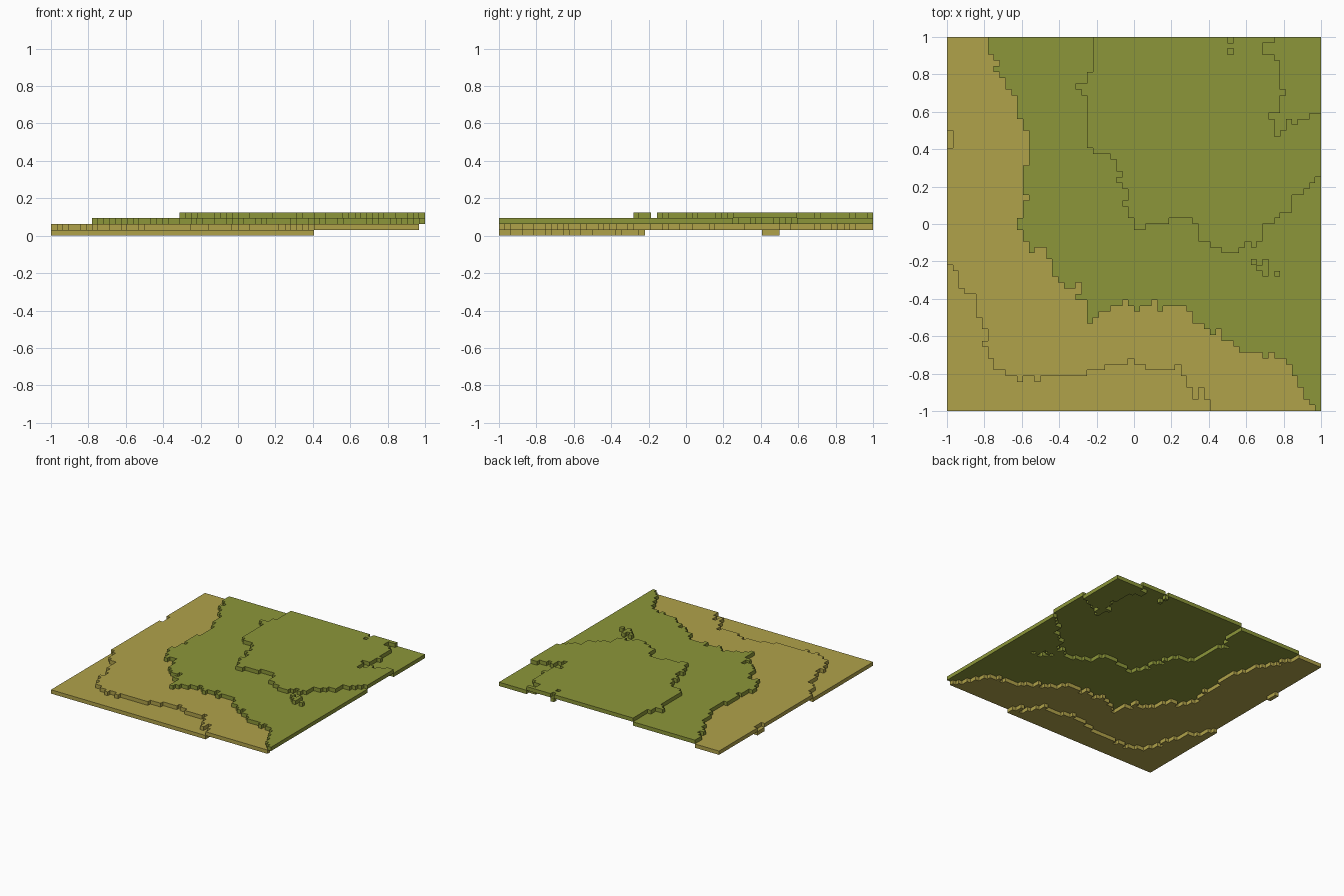
import bpy, bmesh

if "Cube" in bpy.data.objects:
    bpy.data.objects.remove(bpy.data.objects["Cube"])

N = 64            # terrain cells per side
C = 2.0 / N       # cell size, also the thickness of each terrace


def material(name, rgb):
    m = bpy.data.materials.new(name)
    m.use_nodes = True
    m.diffuse_color = (*rgb, 1)
    m.node_tree.nodes["Principled BSDF"].inputs["Base Color"].default_value = (*rgb, 1)
    return m


sand = material("sand", (0.434, 0.361, 0.068))
grass = material("grass", (0.263, 0.307, 0.041))

# Stepped contour lines, walked from the back edge: (x of vertical run, y where it ends)
low_shore = [(0, 25), (1, 24), (2, 21), (3, 20), (5, 16), (6, 14), (7, 12), (6, 11), (7, 9),
             (8, 7), (10, 6), (12, 5), (13, 6), (15, 5), (16, 6), (24, 7), (27, 8), (31, 9),
             (32, 8), (34, 7), (39, 8), (40, 6), (41, 4), (42, 2), (43, 4), (44, 2), (45, 0)]
grass_west = [(7, 61), (8, 60), (9, 59), (8, 58), (9, 57), (10, 55), (11, 54), (12, 50),
              (13, 48), (14, 42), (13, 37), (14, 36), (13, 33), (12, 31), (13, 29), (14, 27),
              (15, 28), (17, 26), (18, 23), (19, 22), (20, 21), (22, 22), (23, 20), (22, 19),
              (24, 15)]
grass_south = [(25, 16), (26, 17), (28, 18), (30, 19), (31, 18), (32, 17), (33, 18), (35, 19),
               (36, 17), (37, 18), (41, 17), (42, 15), (44, 14), (45, 13), (46, 14), (47, 12),
               (49, 11), (50, 10), (54, 9), (55, 10), (56, 9), (58, 8), (59, 6), (60, 4),
               (61, 2), (62, 1), (63, 0)]
hill_edge = [(25, 58), (24, 56), (22, 55), (23, 54), (24, 45), (25, 44), (28, 43), (29, 41),
             (30, 40), (29, 39), (30, 38), (31, 36), (30, 35), (31, 33), (32, 31), (34, 32),
             (38, 33), (42, 32), (43, 29), (45, 28), (47, 27), (50, 28), (51, 29), (54, 32),
             (56, 33), (57, 34), (59, 37), (61, 38), (62, 39), (63, 40)]
hill_corner = [(56, 63), (54, 61), (56, 60), (57, 55), (58, 54), (57, 51), (55, 50), (56, 47),
               (57, 48), (58, 50), (59, 49), (60, 50), (62, 51)]

# Each contour raises (or lowers) everything to its right by even-odd crossing
level = {(i, j): 0 for i in range(N) for j in range(N)}


def inside(*paths):
    cells = set()
    for path in paths:
        y = N
        for x, y_end in path:
            for j in range(min(y, y_end), max(y, y_end)):
                cells ^= {(i, j) for i in range(x, N)}
            y = y_end
    return cells


for region in (inside(low_shore), inside(grass_west + grass_south),
               inside(hill_edge, hill_corner)):
    for cell in region:
        level[cell] += 1

# Loose single blocks: a dip in the sand, pits in the hill, and bumps beside it
for j in (45, 46, 47):
    level[0, j] = 0
for cell in ((48, 63), (48, 61)):
    level[cell] = 2
for cell in ((52, 28), (52, 25), (54, 25), (53, 24), (54, 24), (54, 23), (56, 23)):
    level[cell] = 3


def terrace(name, k, mat):
    """One-block-thick slab covering all cells of height k."""
    bm = bmesh.new()
    verts = {}

    def corner(i, j):
        if (i, j) not in verts:
            verts[i, j] = bm.verts.new((i * C - 1, j * C - 1, k * C))
        return verts[i, j]

    for (i, j), h in level.items():
        if h == k:
            bm.faces.new([corner(i, j), corner(i, j + 1), corner(i + 1, j + 1), corner(i + 1, j)])
    base = bm.faces[:]
    top = bmesh.ops.extrude_face_region(bm, geom=base, use_keep_orig=True)["geom"]
    bmesh.ops.translate(bm, vec=(0, 0, C), verts=[v for v in top if isinstance(v, bmesh.types.BMVert)])
    bmesh.ops.recalc_face_normals(bm, faces=bm.faces[:])
    me = bpy.data.meshes.new(name)
    bm.to_mesh(me)
    bm.free()
    me.materials.append(mat)
    bpy.context.collection.objects.link(bpy.data.objects.new(name, me))


for k, (name, mat) in enumerate((("lower_sand", sand), ("upper_sand", sand),
                                 ("lower_grass", grass), ("hilltop_grass", grass))):
    terrace(name, k, mat)
